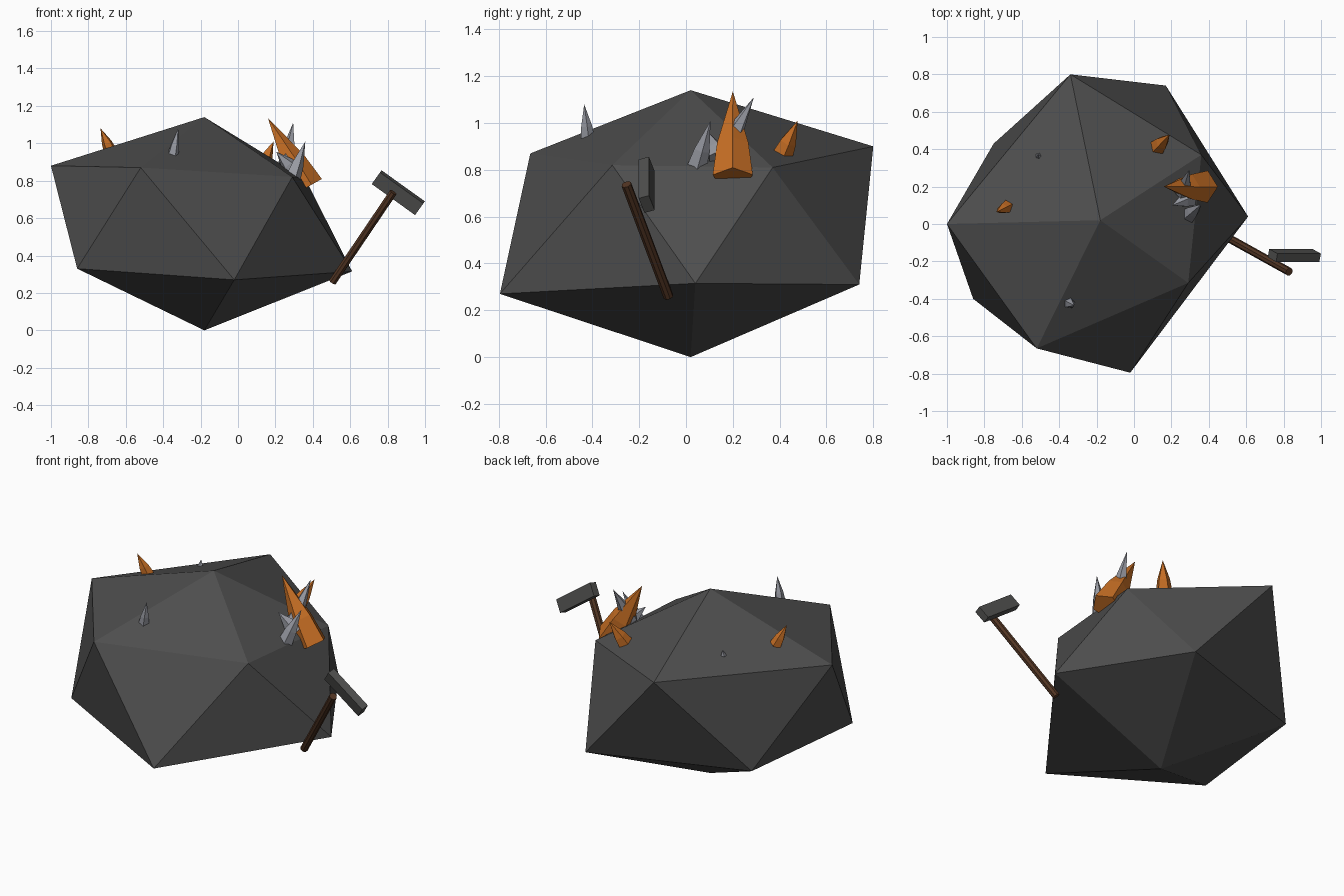
import bpy, bmesh, math
from mathutils import Vector, Matrix

if "Cube" in bpy.data.objects:
    bpy.data.objects.remove(bpy.data.objects["Cube"])


def material(name, rgb):
    m = bpy.data.materials.new(name)
    m.diffuse_color = (*rgb, 1)
    m.use_nodes = True
    m.node_tree.nodes["Principled BSDF"].inputs["Base Color"].default_value = m.diffuse_color
    return m


ROCK = material("dark rock grey", (0.075, 0.075, 0.075))
ORANGE = material("copper orange", (0.58, 0.16, 0.018))
SILVER = material("silver grey", (0.31, 0.32, 0.36))
WOOD = material("dark brown wood", (0.085, 0.036, 0.017))
IRON = material("iron grey", (0.08, 0.08, 0.077))


def finish(name, bm, mat):
    bmesh.ops.recalc_face_normals(bm, faces=bm.faces)
    me = bpy.data.meshes.new(name)
    bm.to_mesh(me)
    bm.free()
    me.materials.append(mat)
    ob = bpy.data.objects.new(name, me)
    bpy.context.collection.objects.link(ob)
    return ob


def lathe(name, base, tip, rings, sides, mat, spin=0.0):
    """Faceted solid along base->tip; rings are (fraction, radius), radius 0 is a point."""
    base, tip = Vector(base), Vector(tip)
    axis = tip - base
    q = axis.to_track_quat('Z', 'Y')
    bm = bmesh.new()
    loops = []
    for t, r in rings:
        n = sides if r else 1
        loops.append([bm.verts.new(base + axis * t + q @ Vector((
            r * math.cos(spin + math.tau * i / n), r * math.sin(spin + math.tau * i / n), 0)))
            for i in range(n)])
    for a, b in zip(loops, loops[1:]):
        for i in range(sides):
            j = (i + 1) % sides
            bm.faces.new([a[i], a[j], b[0]] if len(b) == 1 else [a[i], a[j], b[j], b[i]])
    for loop in (loops[0], loops[-1]):
        if len(loop) > 2:
            bm.faces.new(loop)
    return finish(name, bm, mat)


# Boulder: an uneven twenty-sided lump made of two staggered rings and two poles
upper = [(-1, 0, .88), (-.52, -.665, .87), (.29, -.315, .82), (.36, .37, .81), (-.34, .80, .90)]
lower = [(-.86, -.40, .33), (-.02, -.795, .27), (.61, .04, .315), (.17, .74, .31), (-.75, .43, .32)]
bm = bmesh.new()
up = [bm.verts.new(p) for p in upper]
lo = [bm.verts.new(p) for p in lower]
top = bm.verts.new((-.18, .02, 1.14))
bottom = bm.verts.new((-.18, .02, 0))
for i in range(5):
    j = (i + 1) % 5
    bm.faces.new((top, up[i], up[j]))
    bm.faces.new((up[i], lo[i], up[j]))
    bm.faces.new((up[j], lo[i], lo[j]))
    bm.faces.new((bottom, lo[j], lo[i]))
finish("boulder", bm, ROCK)

# Crystals: slightly tapered stem and a long point
crystals = [
    ("large_orange_crystal", (.37, .20, .765), (.16, .20, 1.135), .09, ORANGE),
    ("small_orange_crystal", (.125, .41, .865), (.19, .477, 1.01), .048, ORANGE),
    ("left_orange_crystal", (-.68, .092, .955), (-.735, .065, 1.08), .037, ORANGE),
    ("front_silver_crystal", (-.35, -.42, .93), (-.32, -.435, 1.08), .032, SILVER),
    ("back_silver_crystal", (-.51, .36, .93), (-.513, .372, .985), .02, SILVER),
    ("cluster_silver_low", (.29, .045, .81), (.36, .105, 1.01), .045, SILVER),
    ("cluster_silver_tall", (.26, .17, .89), (.295, .29, 1.11), .045, SILVER),
    ("cluster_silver_short", (.30, .14, .85), (.205, .10, .955), .05, SILVER),
]
for name, base, tip, r, mat in crystals:
    lathe(name, base, tip, [(0, r), (.38, r * .78), (1, 0)], 5, mat, .3)

# Hammer handle: eight-sided stick leaning on the rock
lathe("hammer_handle", (.505, -.075, .258), (.83, -.255, .738), [(0, .022), (1, .022)], 8, WOOD)

# Hammer head: tilted block beside the end of the handle
tilt = math.radians(18)
long_axis = Vector((.813, 0, -.582))
up_axis = Vector((.582 * math.cos(tilt), -math.sin(tilt), .813 * math.cos(tilt)))
side_axis = up_axis.cross(long_axis)
rot = Matrix((long_axis, side_axis, up_axis)).transposed().to_4x4()
bm = bmesh.new()
bmesh.ops.create_cube(bm, size=1, matrix=Matrix.Translation((.857, -.168, .736)) @ rot
                      @ Matrix.Diagonal((.285, .046, .08, 1)))
finish("hammer_head", bm, IRON)
